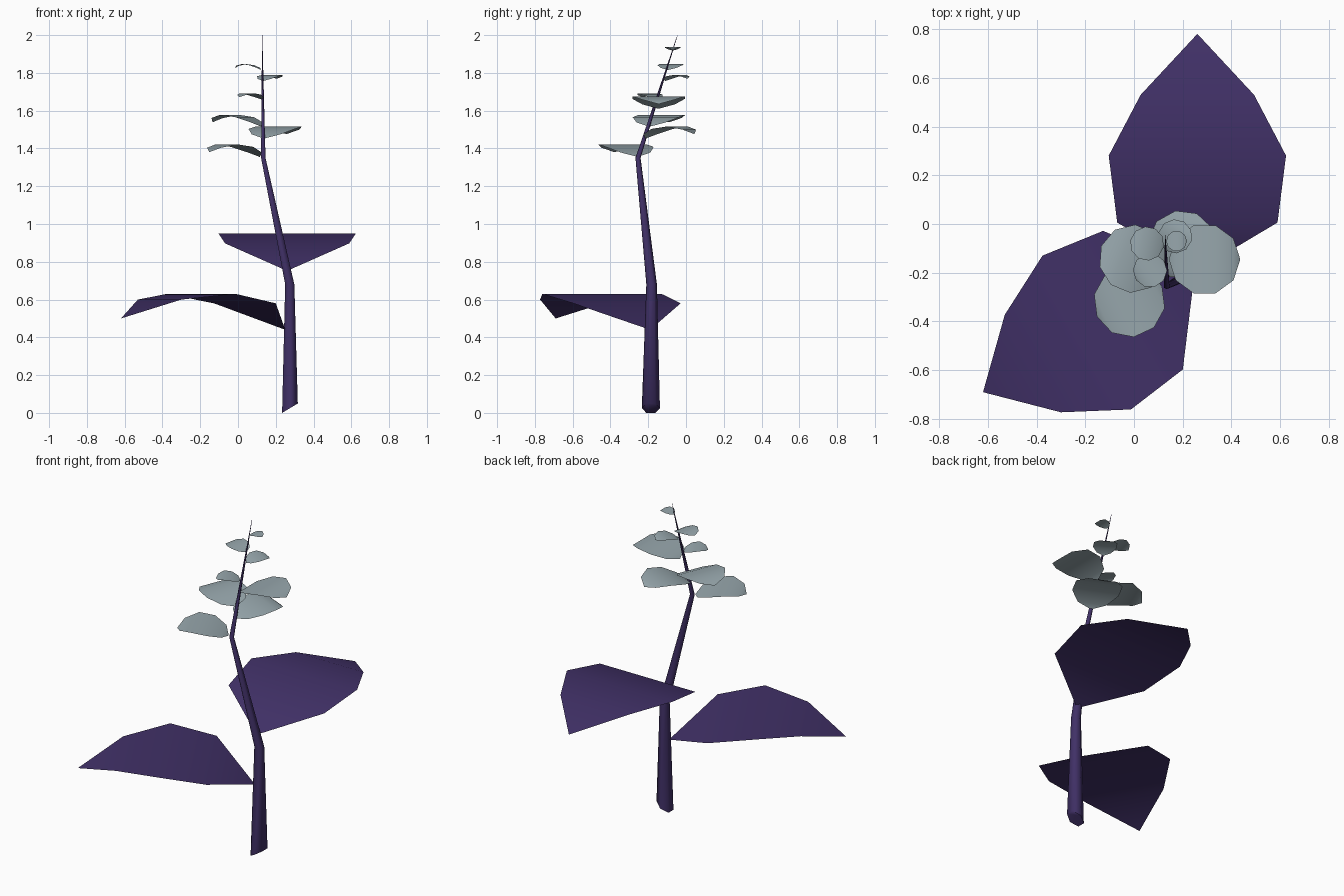
import bpy, bmesh, math
from mathutils import Vector

if "Cube" in bpy.data.objects:
    bpy.data.objects.remove(bpy.data.objects["Cube"])


def material(name, rgb):
    m = bpy.data.materials.new(name)
    m.diffuse_color = (*rgb, 1)
    m.use_nodes = True
    m.node_tree.nodes["Principled BSDF"].inputs["Base Color"].default_value = m.diffuse_color
    return m


PURPLE = material("deep_purple", (0.052, 0.030, 0.135))
GREY = material("pale_grey_blue", (0.31, 0.385, 0.415))


def finish(name, bm, mat):
    me = bpy.data.meshes.new(name)
    bm.to_mesh(me)
    bm.free()
    for p in me.polygons:
        p.use_smooth = True
    me.materials.append(mat)
    ob = bpy.data.objects.new(name, me)
    bpy.context.collection.objects.link(ob)
    return ob


def leaf(name, base, angle, length, stations, mat):
    """Arched leaf: stations are (along, half width, rise) per unit length."""
    a = math.radians(angle)
    d = Vector((math.cos(a), math.sin(a), 0))
    n = Vector((-d.y, d.x, 0))
    bm = bmesh.new()
    rows = []
    for t, w, h in stations:
        c = Vector(base) + length * (d * t + Vector((0, 0, h)))
        sides = (-1, 1) if w else (0,)
        rows.append([bm.verts.new(c + n * (s * w * length)) for s in sides])
    for r0, r1 in zip(rows, rows[1:]):
        bm.faces.new([r0[0], r1[0]] + r1[1:] + r0[:0:-1])   # normals face up
    finish(name, bm, mat)


# Stem: six-sided tapering tube with a slanted foot
PATH = [((0.275, -0.186, 0.025), 0.048), ((0.274, -0.182, 0.68), 0.028),
        ((0.134, -0.254, 1.35), 0.0135), ((0.128, -0.045, 2.0), 0.001)]
bm = bmesh.new()
rings = []
for i, ((x, y, z), r) in enumerate(PATH):
    ring = []
    for k in range(6):
        a = math.radians(90 + 60 * k)
        dx, dy = r * math.cos(a), r * math.sin(a)
        dz = 0.6 * dx if i == 0 else 0
        ring.append(bm.verts.new((x + dx, y + dy, z + dz)))
    rings.append(ring)
for a, b in zip(rings, rings[1:]):
    for k in range(6):
        j = (k + 1) % 6
        bm.faces.new((a[k], a[j], b[j], b[k]))
bm.faces.new(rings[0][::-1])
bm.faces.new(rings[-1])
stem = finish("stem", bm, PURPLE)
bpy.context.view_layer.objects.active = stem
stem.select_set(True)
bpy.ops.object.shade_smooth_by_angle(angle=math.radians(65))

# Two large pointed leaves
leaf("lower_leaf", (0.25, -0.19, 0.44), 209.9, 1.0,
     [(0, 0, 0), (0.246, 0.328, 0.14), (0.512, 0.364, 0.19),
      (0.767, 0.231, 0.16), (1.003, 0, 0.06)], PURPLE)
leaf("upper_leaf", (0.26, -0.19, 0.752), 90, 0.97,
     [(0, 0, 0), (0.202, 0.339, 0.15), (0.485, 0.375, 0.204),
      (0.742, 0.24, 0.182), (1.0, 0, 0.09)], PURPLE)

# Round arched leaves near the top: ten-sided discs
RISE = [0, 0.08, 0.18, 0.225, 0.165, 0.085]
ROUND = []
for k in range(6):
    a = math.radians(180 - 36 * k)
    w = 0 if k in (0, 5) else 0.5 * math.sin(a)
    ROUND.append((0.5 + 0.5 * math.cos(a), w, RISE[k]))

SMALL = [((0.115, -0.255, 1.355), 205, 0.295), ((0.137, -0.215, 1.452), 65, 0.285),
         ((0.125, -0.195, 1.515), 158, 0.28), ((0.143, -0.145, 1.61), 0, 0.293),
         ((0.123, -0.15, 1.66), 215, 0.14), ((0.132, -0.11, 1.757), 58, 0.14),
         ((0.122, -0.095, 1.815), 168, 0.14), ((0.132, -0.07, 1.918), 0, 0.085)]
for i, (base, angle, length) in enumerate(SMALL):
    leaf(f"round_leaf_{i + 1}", base, angle, length, ROUND, GREY)
